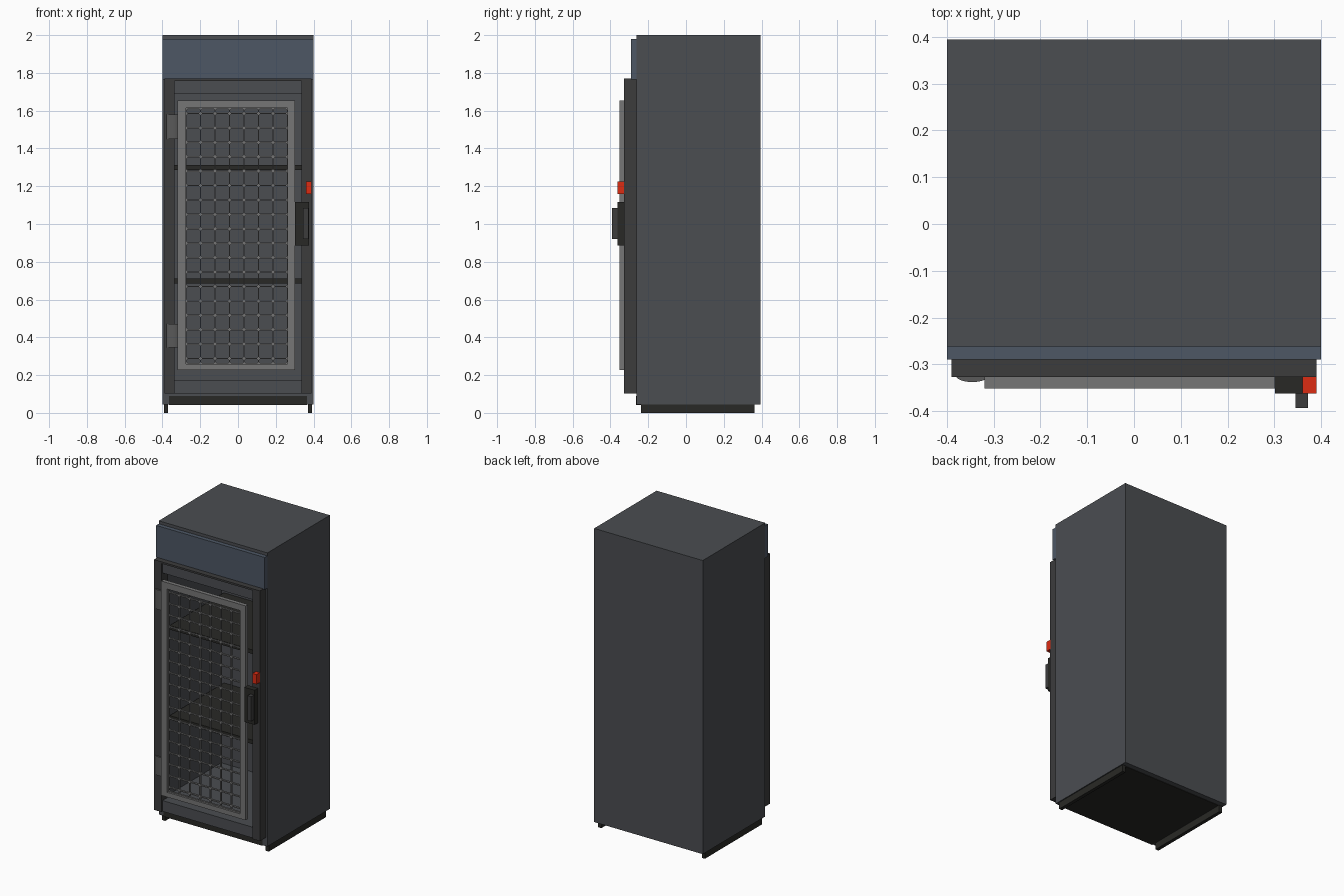
import bpy, bmesh, math
from mathutils import Vector

if "Cube" in bpy.data.objects:
    bpy.data.objects.remove(bpy.data.objects["Cube"])


def material(name, rgb):
    m = bpy.data.materials.new(name)
    m.diffuse_color = (*rgb, 1)
    m.use_nodes = True
    m.node_tree.nodes["Principled BSDF"].inputs["Base Color"].default_value = m.diffuse_color
    return m


GREY = material("cabinet_grey", (0.07, 0.075, 0.083))
BLUE = material("slate_blue", (0.075, 0.095, 0.13))
DARK = material("frame_dark", (0.045, 0.045, 0.046))
BLACK = material("black", (0.022, 0.022, 0.019))
STEEL = material("steel", (0.18, 0.18, 0.18))
HINGE = material("hinge_grey", (0.1, 0.1, 0.1))
RED = material("red", (0.72, 0.025, 0.006))


def finish(name, bm, mat):
    bmesh.ops.recalc_face_normals(bm, faces=bm.faces)
    me = bpy.data.meshes.new(name)
    bm.to_mesh(me)
    bm.free()
    me.materials.append(mat)
    ob = bpy.data.objects.new(name, me)
    bpy.context.collection.objects.link(ob)
    return ob


def box_bm(x0, x1, y0, y1, z0, z1):
    bm = bmesh.new()
    bmesh.ops.create_cube(bm, size=1)
    for v in bm.verts:
        v.co = Vector((x1 if v.co.x > 0 else x0,
                       y1 if v.co.y > 0 else y0,
                       z1 if v.co.z > 0 else z0))
    return bm


def box(name, mat, *dims):
    return finish(name, box_bm(*dims), mat)


# Hollow cabinet body, open at the front
bm = box_bm(-0.4, 0.4, -0.262, 0.395, 0.045, 2.0)
bm.normal_update()
front = min(bm.faces, key=lambda f: f.calc_center_median().y)
bmesh.ops.inset_individual(bm, faces=[front], thickness=0.065)
for v in front.verts:
    v.co.z = 1.69 if v.co.z > 1 else 0.175
ext = bmesh.ops.extrude_discrete_faces(bm, faces=[front])
for v in ext["faces"][0].verts:
    v.co.y = 0.33
finish("cabinet_body", bm, GREY)

# Header panel, base plate and floor skids
box("header_panel", BLUE, -0.4, 0.4, -0.29, -0.26, 1.765, 1.98)
box("base_plate", BLACK, -0.365, 0.365, -0.265, 0.36, 0.042, 0.09)
for s in (-1, 1):
    a, b = sorted((s * 0.37, s * 0.393))
    box("floor_skid", BLACK, a, b, -0.237, 0.362, 0, 0.05)

# Front frame around the opening
for s in (-1, 1):
    a, b = sorted((s * 0.335, s * 0.39))
    box("frame_stile", DARK, a, b, -0.327, -0.26, 0.103, 1.757)
box("frame_cap", DARK, -0.39, 0.39, -0.327, -0.26, 1.757, 1.769)
box("frame_top_rail", GREY, -0.335, 0.335, -0.315, -0.26, 1.69, 1.757)
box("frame_bottom_rail", GREY, -0.335, 0.335, -0.315, -0.26, 0.103, 0.175)

# Shelves
for z in (0.7, 1.3):
    box("shelf", BLACK, -0.335, 0.335, -0.24, 0.33, z - 0.015, z + 0.012)

# Door frame made from a ring
L, R, B, T = -0.275, 0.262, 0.26, 1.613
box("door_left_bar", STEEL, -0.32, L, -0.352, -0.325, 0.228, 1.655)
box("door_right_bar", STEEL, R, 0.302, -0.352, -0.325, 0.228, 1.655)
box("door_top_bar", STEEL, L, R, -0.352, -0.325, T, 1.655)
box("door_bottom_bar", STEEL, L, R, -0.352, -0.325, 0.228, B)

# Perforated door grille with clipped-corner holes
bm = bmesh.new()
xs = [L + (R - L) * i / 7 for i in range(8)]
zs = [T] + [1.585 - 0.0763 * i for i in range(18)] + [B]
rows = [[bm.verts.new((x, -0.333, z)) for x in xs] for z in zs]
for r0, r1 in zip(rows, rows[1:]):
    for i in range(7):
        bm.faces.new((r0[i], r1[i], r1[i + 1], r0[i + 1]))
bm.normal_update()
cells = list(bm.faces)
bmesh.ops.inset_individual(bm, faces=cells, thickness=0.005)
corners = list({v for f in cells for v in f.verts})
bmesh.ops.bevel(bm, geom=corners, offset=0.005, segments=1, affect='VERTICES')
holes = [f for f in bm.faces if len(f.verts) == 8]
bmesh.ops.delete(bm, geom=holes, context='FACES')
grille = finish("door_grille", bm, STEEL)
solid = grille.modifiers.new("thickness", 'SOLIDIFY')
solid.thickness = 0.012
solid.offset = 0

# Rounded hinges
for z0, z1 in ((0.345, 0.47), (1.45, 1.58)):
    bm = bmesh.new()
    bmesh.ops.create_cone(bm, cap_ends=True, segments=32, radius1=1, radius2=1, depth=1)
    for v in bm.verts:
        v.co = Vector((-0.346 + 0.034 * v.co.x, -0.325 + 0.013 * v.co.y,
                       z1 if v.co.z > 0 else z0))
    hinge = finish("hinge", bm, HINGE)
    bpy.context.view_layer.objects.active = hinge
    hinge.select_set(True)
    bpy.ops.object.shade_smooth_by_angle(angle=math.radians(40))
    hinge.select_set(False)

# Latch plate, handle and red release
box("latch_plate", BLACK, 0.302, 0.376, -0.362, -0.325, 0.887, 1.117)
box("handle_grip", DARK, 0.345, 0.372, -0.393, -0.36, 0.92, 1.085)
box("release_tab", RED, 0.36, 0.39, -0.362, -0.325, 1.16, 1.225)
